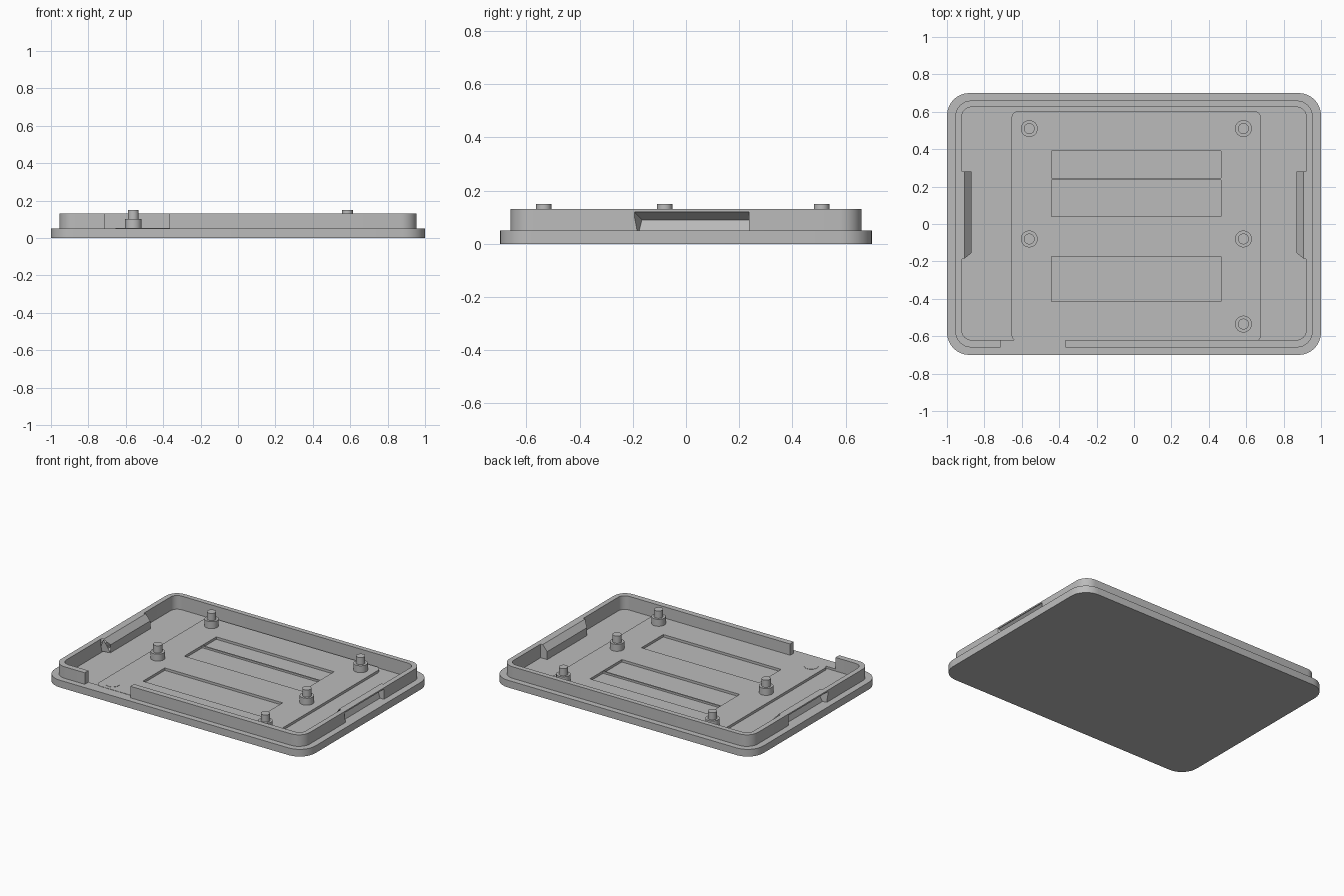
import bpy, bmesh, math
from mathutils import Vector

cube = bpy.data.objects.get("Cube")
if cube:
    bpy.data.objects.remove(cube, do_unlink=True)

grey = bpy.data.materials.new("plain_grey")
grey.use_nodes = True
COLOUR = (0.5, 0.5, 0.5, 1)
grey.diffuse_color = COLOUR
grey.node_tree.nodes["Principled BSDF"].inputs["Base Color"].default_value = COLOUR


def finish(name, bm):
    bmesh.ops.recalc_face_normals(bm, faces=bm.faces)
    mesh = bpy.data.meshes.new(name)
    bm.to_mesh(mesh)
    bm.free()
    mesh.materials.append(grey)
    obj = bpy.data.objects.new(name, mesh)
    bpy.context.collection.objects.link(obj)
    return obj


def loft(name, start, end):
    """Solid between two matching outlines."""
    bm = bmesh.new()
    a = [bm.verts.new(p) for p in start]
    b = [bm.verts.new(p) for p in end]
    bm.faces.new(a)
    bm.faces.new(b)
    for i in range(len(a)):
        j = (i + 1) % len(a)
        bm.faces.new((a[i], a[j], b[j], b[i]))
    return finish(name, bm)


def slab(name, x0, x1, y0, y1, z0, z1, r=0, steps=8):
    """Upright solid with a rounded rectangular outline."""
    corners = [(x1 - r, y1 - r), (x0 + r, y1 - r), (x0 + r, y0 + r), (x1 - r, y0 + r)]
    outline = []
    for q, (cx, cy) in enumerate(corners):
        for s in range(steps + 1 if r else 1):
            t = math.pi / 2 * (q + s / steps)
            outline.append((cx + r * math.cos(t), cy + r * math.sin(t)))
    return loft(name, [(x, y, z0) for x, y in outline], [(x, y, z1) for x, y in outline])


def side_bar(name, side, profile, y0, y1, slant, outer):
    """Bar along a side wall whose front end is slanted away from the outer line."""
    front = [(side * x, y0 + slant * abs(x - outer), z) for x, z in profile]
    back = [(side * x, y1, z) for x, z in profile]
    return loft(name, front, back)


def cylinder(name, x, y, r, z0, z1):
    ring = [(x + r * math.cos(math.tau * i / 32), y + r * math.sin(math.tau * i / 32))
            for i in range(32)]
    return loft(name, [(*p, z0) for p in ring], [(*p, z1) for p in ring])


def combine(obj, other, operation="DIFFERENCE"):
    mod = obj.modifiers.new(operation.lower(), "BOOLEAN")
    mod.operation = operation
    mod.solver = "EXACT"
    mod.object = other
    bpy.context.view_layer.objects.active = obj
    bpy.ops.object.modifier_apply(modifier=mod.name)
    bpy.data.objects.remove(other, do_unlink=True)


FLOOR, LIP, DECK, TOP = 0.035, 0.05, 0.052, 0.13

# Base plate with a sunken floor
base = slab("base_plate", -1, 1, -0.7, 0.7, 0, LIP, 0.12)
combine(base, slab("floor_cutter", -0.92, 0.92, -0.62, 0.625, FLOOR, 0.2, 0.05))

# Upright rim with an opening in the front wall
rim = slab("rim_wall", -0.955, 0.955, -0.66, 0.66, LIP - 0.002, TOP, 0.085)
combine(rim, slab("rim_cutter", -0.92, 0.92, -0.62, 0.625, 0, 0.2, 0.05))
combine(rim, slab("opening_cutter", -0.715, -0.365, -0.72, -0.55, LIP - 0.01, 0.2))

# Snap grooves outside the side walls, with matching bulges inside
bulge = [(0.935, TOP), (0.905, TOP), (0.87, 0.09), (0.87, FLOOR - 0.002), (0.935, FLOOR - 0.002)]
groove = [(0.97, 0.12), (0.95, 0.12), (0.912, 0.09), (0.925, LIP), (0.97, LIP)]
for side in (-1, 1):
    combine(rim, side_bar("bulge", side, bulge, -0.2, 0.28, 0.8, 0.925), "UNION")
    combine(rim, side_bar("groove", side, groove, -0.2, 0.237, 0.8, 0.955))

# Raised deck with two shallow windows
deck = slab("raised_deck", -0.655, 0.68, -0.63, 0.605, FLOOR - 0.005, DECK, 0.04)
for y0, y1 in ((0.04, 0.39), (-0.415, -0.175)):
    combine(deck, slab("window_cutter", -0.44, 0.465, y0, y1, 0, 0.2))
slab("window_rib", -0.44, 0.465, 0.236, 0.246, FLOOR - 0.005, DECK - 0.004)

# Stepped mounting posts and one flat pad
for i, (x, y) in enumerate([(-0.56, 0.51), (0.585, 0.51), (-0.56, -0.08),
                            (0.585, -0.08), (0.585, -0.535)], 1):
    cylinder(f"post_foot_{i}", x, y, 0.045, DECK - 0.005, 0.1)
    cylinder(f"post_pin_{i}", x, y, 0.029, 0.098, 0.15)
cylinder("flat_pad", -0.57, -0.56, 0.045, DECK - 0.005, DECK + 0.002)

# Smooth the rounded parts, keeping edges sharp
bpy.ops.object.select_all(action="DESELECT")
for obj in bpy.context.scene.objects:
    if obj.type == "MESH" and grey.name in obj.data.materials:
        obj.select_set(True)
        bpy.context.view_layer.objects.active = obj
bpy.ops.object.shade_smooth_by_angle(angle=math.radians(30))
